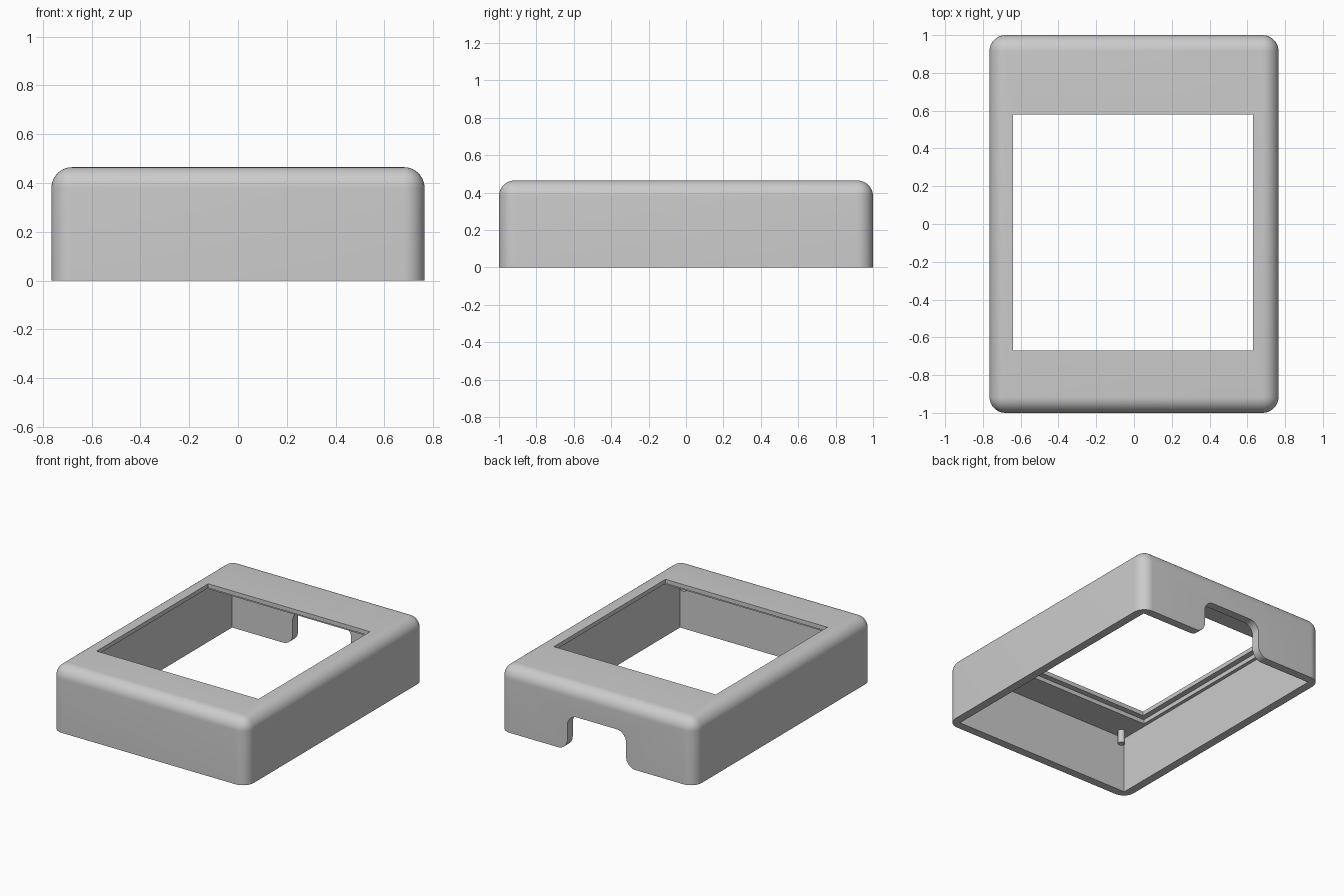
import bpy, bmesh
from math import cos, sin, pi, radians

if "Cube" in bpy.data.objects:
    bpy.data.objects.remove(bpy.data.objects["Cube"], do_unlink=True)

W, D, H = 0.765, 1.0, 0.465      # half width, half depth, height
WALL, CEILING = 0.06, 0.405      # wall thickness, inner ceiling height
ROUND = 0.085

grey = bpy.data.materials.new("light_grey")
grey.use_nodes = True
grey.diffuse_color = (0.6, 0.6, 0.6, 1)
grey.node_tree.nodes["Principled BSDF"].inputs["Base Color"].default_value = (0.6, 0.6, 0.6, 1)


def finish(name, bm):
    bmesh.ops.recalc_face_normals(bm, faces=bm.faces)
    mesh = bpy.data.meshes.new(name)
    bm.to_mesh(mesh)
    bm.free()
    mesh.materials.append(grey)
    obj = bpy.data.objects.new(name, mesh)
    bpy.context.collection.objects.link(obj)
    return obj


def box(name, x0, x1, y0, y1, z0, z1, rounding=0):
    bm = bmesh.new()
    bmesh.ops.create_cube(bm, size=1)
    for v in bm.verts:
        v.co = (x1 if v.co.x > 0 else x0, y1 if v.co.y > 0 else y0, z1 if v.co.z > 0 else z0)
    if rounding:
        edges = [e for e in bm.edges if max(v.co.z for v in e.verts) > z0]
        bmesh.ops.bevel(bm, geom=edges, offset=rounding, segments=10, profile=0.5, affect='EDGES')
    return finish(name, bm)


def arc(cx, cz, r, a0, a1, steps=10):
    angles = [radians(a0 + (a1 - a0) * i / steps) for i in range(steps + 1)]
    return [(cx + r * cos(a), cz + r * sin(a)) for a in angles]


def notch(name, half, top, r):
    # Arch profile with rounded top corners and flared feet
    side = [(half + r, -0.1)] + arc(half + r, r, r, 270, 180) + arc(half - r, top - r, r, 0, 90)
    profile = side + [(-x, z) for x, z in reversed(side)]
    bm = bmesh.new()
    face = bm.faces.new([bm.verts.new((x, D - 0.15, z)) for x, z in profile])
    out = bmesh.ops.extrude_face_region(bm, geom=[face])
    moved = [g for g in out["geom"] if isinstance(g, bmesh.types.BMVert)]
    bmesh.ops.translate(bm, verts=moved, vec=(0, 0.3, 0))
    return finish(name, bm)


# Rounded shell, hollow and open underneath
shell = box("case_shell", -W, W, -D, D, 0, H, ROUND)
cutters = [
    box("cavity_cutter", WALL - W, W - WALL, WALL - D, D - WALL, -0.1, CEILING),
    box("screen_recess_cutter", -0.68, 0.67, -0.71, 0.62, 0.3, 0.435),
    box("window_cutter", -0.64, 0.63, -0.67, 0.58, 0.25, 0.6),
    notch("cable_notch_cutter", 0.23, 0.25, 0.075),
]
for c in cutters:
    mod = shell.modifiers.new(c.name, 'BOOLEAN')
    mod.operation = 'DIFFERENCE'
    mod.solver = 'EXACT'
    mod.object = c

# Bake the cuts, then drop the cutters
graph = bpy.context.evaluated_depsgraph_get()
baked = bpy.data.meshes.new_from_object(shell.evaluated_get(graph))
shell.modifiers.clear()
shell.data = baked
for c in cutters:
    bpy.data.objects.remove(c, do_unlink=True)

# Mounting pegs hanging from the ceiling corners
parts = [shell]
for side, sx in (("left", 1), ("right", -1)):
    for end, sy in (("front", -1), ("back", 1)):
        bpy.ops.mesh.primitive_cylinder_add(vertices=24, radius=0.024, depth=0.11,
                                            location=(sx * 0.63, sy * 0.88, 0.365))
        peg = bpy.context.object
        peg.name = f"{end}_{side}_peg"
        peg.data.materials.append(grey)
        parts.append(peg)

# Smooth the rounded faces, keep the cut edges crisp
bpy.ops.object.select_all(action='DESELECT')
for p in parts:
    p.select_set(True)
bpy.context.view_layer.objects.active = shell
bpy.ops.object.shade_smooth_by_angle(angle=radians(30))
